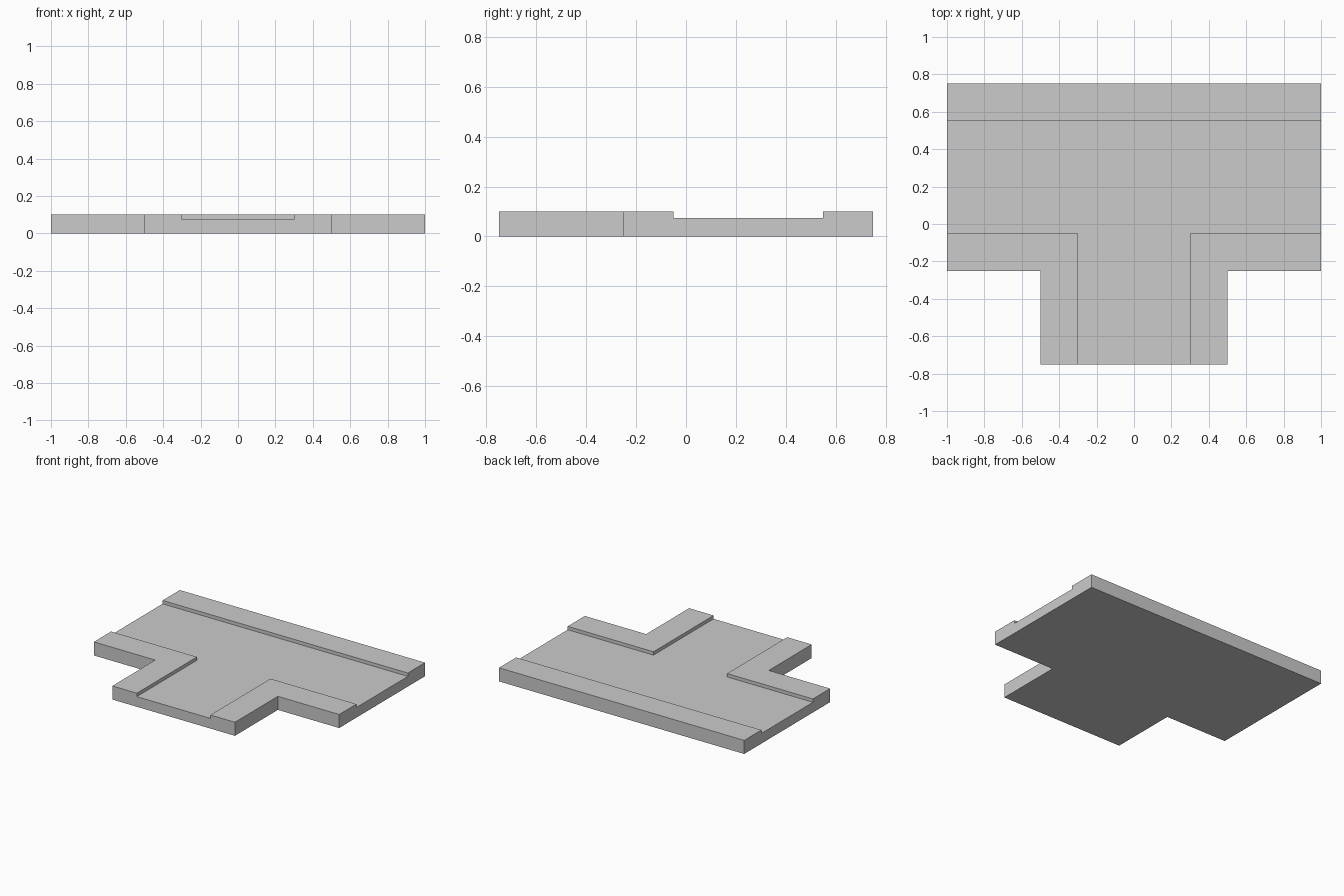
import bpy
import bmesh

if "Cube" in bpy.data.objects:
    bpy.data.objects.remove(bpy.data.objects["Cube"])


def tee_prism(name, half_len, y_low, y_high, stem_half, stem_end, z0, z1):
    """Extruded T outline: a bar along x with a stem running toward -y."""
    right = [(stem_half, stem_end), (stem_half, y_low), (half_len, y_low), (half_len, y_high)]
    outline = right + [(-x, y) for x, y in reversed(right)]
    bm = bmesh.new()
    face = bm.faces.new([bm.verts.new((x, y, z0)) for x, y in outline])
    top = bmesh.ops.extrude_face_region(bm, geom=[face])["geom"]
    bmesh.ops.translate(bm, vec=(0, 0, z1 - z0),
                        verts=[v for v in top if isinstance(v, bmesh.types.BMVert)])
    bmesh.ops.recalc_face_normals(bm, faces=bm.faces)
    mesh = bpy.data.meshes.new(name)
    bm.to_mesh(mesh)
    bm.free()
    obj = bpy.data.objects.new(name, mesh)
    bpy.context.collection.objects.link(obj)
    return obj


# Junction slab at full pavement height
road = tee_prism("road_junction", 1.0, -0.25, 0.75, 0.5, -0.75, 0.0, 0.1)

# Sunken roadway, run past the open ends so it cuts cleanly
channel = tee_prism("roadway_cutter", 1.1, -0.05, 0.55, 0.3, -0.85, 0.075, 0.2)
channel.hide_render = True
channel.hide_viewport = True
channel.display_type = 'WIRE'

cut = road.modifiers.new("sunken_roadway", 'BOOLEAN')
cut.operation = 'DIFFERENCE'
cut.solver = 'EXACT'
cut.object = channel
